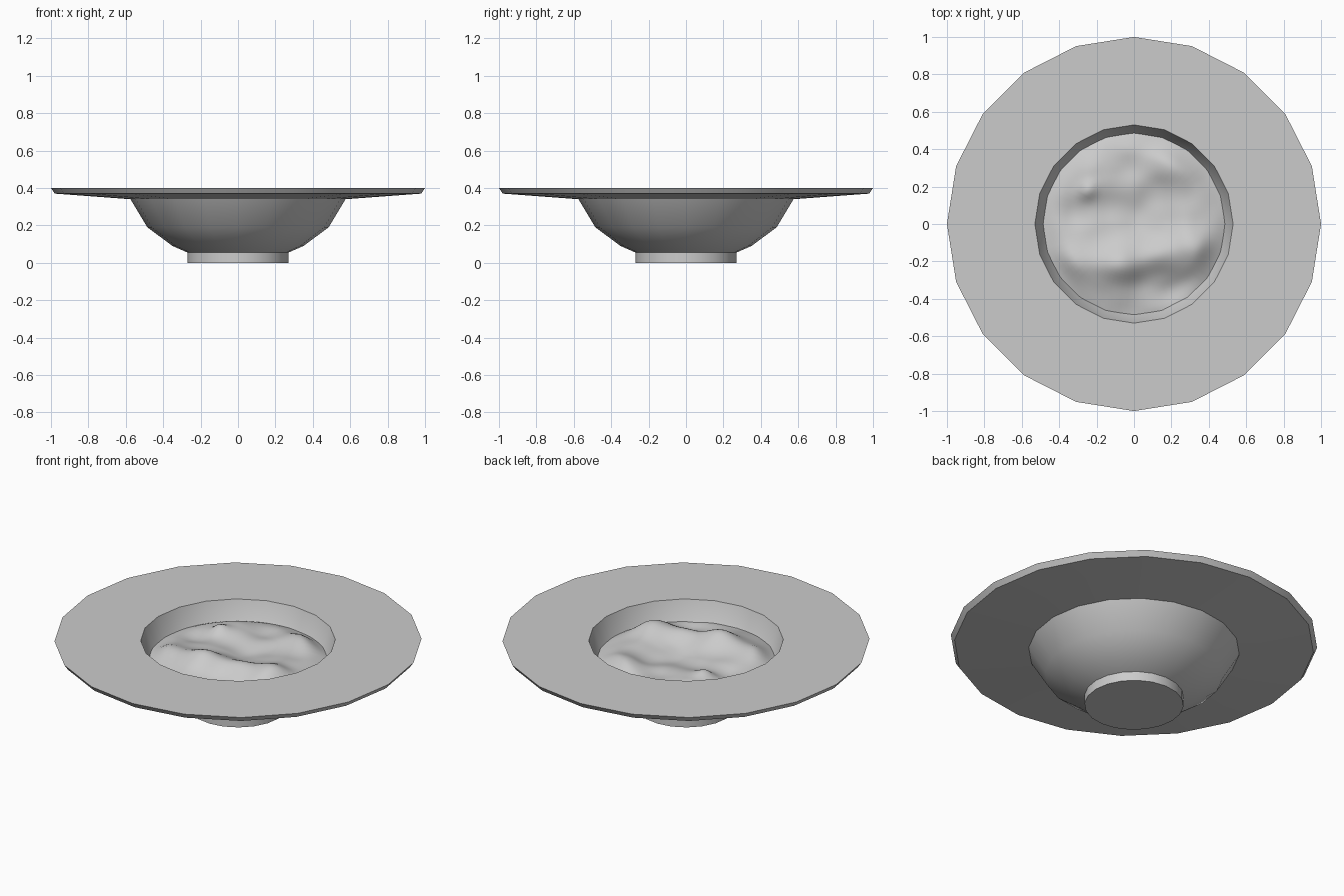
import bpy, bmesh, math
from mathutils import Vector, noise

if "Cube" in bpy.data.objects:
    bpy.data.objects.remove(bpy.data.objects["Cube"])


def finish(bm, name, angle):
    bmesh.ops.recalc_face_normals(bm, faces=bm.faces)
    me = bpy.data.meshes.new(name)
    bm.to_mesh(me)
    bm.free()
    ob = bpy.data.objects.new(name, me)
    bpy.context.collection.objects.link(ob)
    bpy.ops.object.select_all(action='DESELECT')
    ob.select_set(True)
    bpy.context.view_layer.objects.active = ob
    bpy.ops.object.shade_smooth_by_angle(angle=math.radians(angle))
    return ob


def rings_to_faces(bm, rings):
    for a, b in zip(rings, rings[1:]):
        n = len(a)
        for i in range(n):
            j = (i + 1) % n
            bm.faces.new((a[i], a[j], b[j], b[i]))


def circle(bm, r, z, n):
    return [bm.verts.new((r * math.cos(2 * math.pi * i / n),
                          r * math.sin(2 * math.pi * i / n), z)) for i in range(n)]


# Wide-rimmed bowl: 20-sided lathe from the foot, over the rim, to the inside floor
profile = [(0.27, 0), (0.27, 0.055), (0.35, 0.09), (0.485, 0.19), (0.575, 0.34),
           (0.98, 0.37), (1.0, 0.40), (0.53, 0.40), (0.495, 0.30),
           (0.42, 0.19), (0.29, 0.12)]
bm = bmesh.new()
rings = [circle(bm, r, z, 20) for r, z in profile]
rings_to_faces(bm, rings)
bm.faces.new(rings[0])
bm.faces.new(rings[-1])
finish(bm, "bowl", 35)

# Lumpy food filling: disc raised by soft mounds (x, y, spread, height) and noise
mounds = [(-0.06, -0.22, 0.085, 0.085), (0.24, -0.14, 0.10, 0.045),
          (0.33, -0.12, 0.08, 0.04), (0.20, 0.30, 0.09, 0.045),
          (-0.25, 0.18, 0.035, 0.035), (-0.22, 0.28, 0.12, 0.03),
          (-0.30, -0.18, 0.09, 0.04), (0.10, -0.16, 0.06, 0.035),
          (0.05, -0.30, 0.06, -0.03), (0.22, -0.36, 0.07, -0.03),
          (-0.32, 0.06, 0.06, -0.02), (0.02, 0.05, 0.10, -0.015)]


def food_height(x, y):
    z = 0.305 + 0.018 * noise.noise(Vector((x * 7, y * 7, 2.3)))
    for mx, my, s, h in mounds:
        z += h * math.exp(-((x - mx) ** 2 + (y - my) ** 2) / (2 * s * s))
    edge = max(0.0, (math.hypot(x, y) - 0.36) / 0.13)
    return z * (1 - edge ** 2) + 0.285 * edge ** 2


bm = bmesh.new()
N, M = 72, 28
rings = [circle(bm, 0.487 * k / M, 0, N) for k in range(1, M + 1)]
rings_to_faces(bm, rings)
centre = bm.verts.new((0, 0, 0))
for i in range(N):
    bm.faces.new((centre, rings[0][i], rings[0][(i + 1) % N]))
for v in bm.verts:
    v.co.z = food_height(v.co.x, v.co.y)
food = finish(bm, "food_filling", 60)
# open surface: make sure it faces up
if food.data.polygons[0].normal.z < 0:
    food.data.flip_normals()
